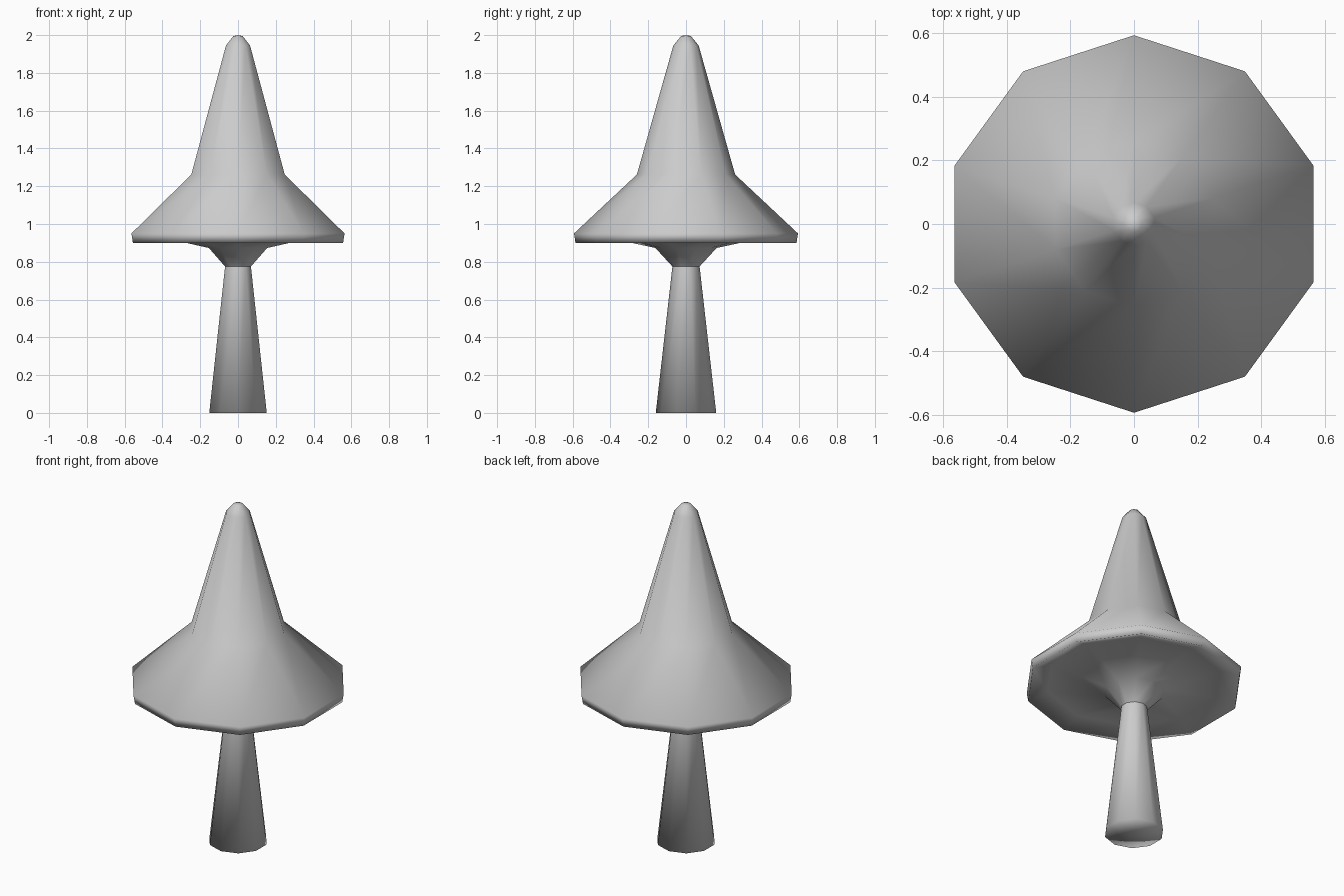
import bpy, bmesh, math

if "Cube" in bpy.data.objects:
    bpy.data.objects.remove(bpy.data.objects["Cube"])

SIDES = 10


def lathe(name, profile):
    """Spin (radius, z) points into a ten-sided smooth surface, corners on the y axis."""
    bm = bmesh.new()
    rings = []
    for r, z in profile:
        if r == 0:
            rings.append([bm.verts.new((0, 0, z))] * SIDES)
        else:
            angles = [math.pi / 2 + math.tau * i / SIDES for i in range(SIDES)]
            rings.append([bm.verts.new((r * math.cos(a), r * math.sin(a), z)) for a in angles])
    for low, high in zip(rings, rings[1:]):
        for i in range(SIDES):
            j = (i + 1) % SIDES
            bm.faces.new(dict.fromkeys((low[i], low[j], high[j], high[i])))
    for f in bm.faces:
        f.smooth = True
    mesh = bpy.data.meshes.new(name)
    bm.to_mesh(mesh)
    bm.free()
    obj = bpy.data.objects.new(name, mesh)
    bpy.context.collection.objects.link(obj)
    return obj


# Tapered stem with closed foot
lathe("stem", [(0, 0), (0.16, 0), (0.072, 0.775)])

# Cap: collar, hollowed underside, rim, flared skirt and rounded tip
lathe("cap", [(0.072, 0.775), (0.162, 0.873), (0.475, 0.94), (0.585, 0.90),
              (0.593, 0.95), (0.26, 1.262), (0.067, 1.945), (0.026, 1.995), (0, 2.0)])
